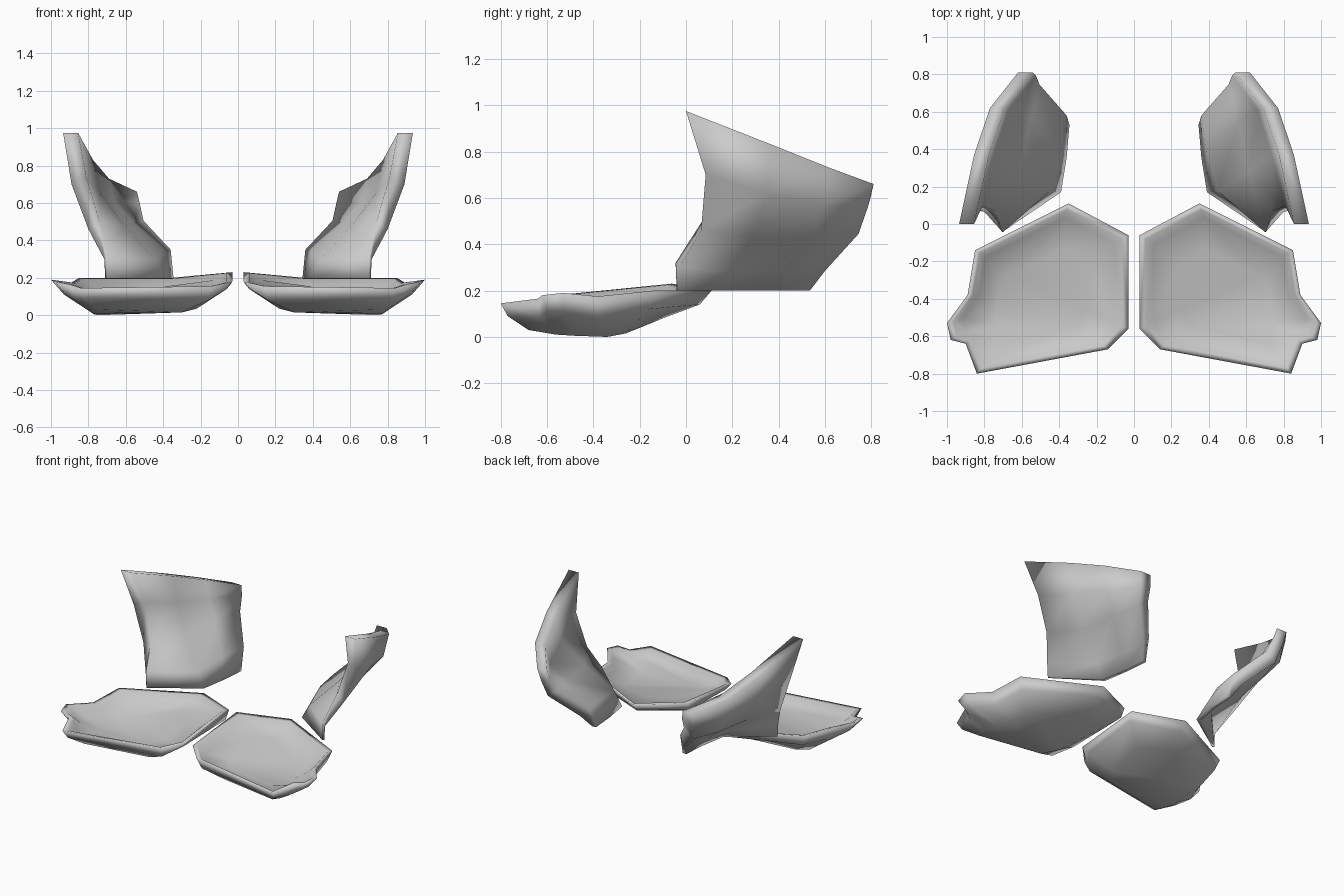
import bpy, bmesh
from mathutils import Vector

if "Cube" in bpy.data.objects:
    bpy.data.objects.remove(bpy.data.objects["Cube"])


def make_object(name, verts, faces):
    """Create one plate and its mirror image across x = 0."""
    for side, sx in (("right", 1), ("left", -1)):
        bm = bmesh.new()
        vs = [bm.verts.new((v[0] * sx, v[1], v[2])) for v in verts]
        for f in faces:
            bm.faces.new([vs[i] for i in f])
        bmesh.ops.recalc_face_normals(bm, faces=bm.faces)
        big = [f for f in bm.faces if len(f.verts) > 4]
        bmesh.ops.triangulate(bm, faces=big)
        me = bpy.data.meshes.new(f"{name}_{side}")
        bm.to_mesh(me)
        bm.free()
        me.shade_smooth()
        ob = bpy.data.objects.new(f"{name}_{side}", me)
        bpy.context.collection.objects.link(ob)


def bridge(a, b, n, closed=True):
    """Quads between two rows of n vertices starting at a and b."""
    return [(a + i, a + (i + 1) % n, b + (i + 1) % n, b + i)
            for i in range(n if closed else n - 1)]


# Front plate: shallow dish lofted through rim, side and floor loops
rim = [(.03, -.06, .23), (.35, .11, .20), (.85, -.14, .20), (.89, -.38, .175),
       (1.0, -.53, .19), (.98, -.62, .18), (.90, -.64, .165), (.84, -.80, .145),
       (.14, -.67, .155), (.03, -.56, .18)]
side = [(.035, -.09, .17), (.35, .06, .14), (.82, -.16, .12), (.86, -.38, .09),
        (.93, -.53, .11), (.92, -.60, .11), (.87, -.63, .08), (.82, -.77, .09),
        (.16, -.64, .08), (.06, -.54, .14)]
floor = [(.20, -.20, .08), (.36, -.10, .08), (.70, -.26, .015), (.75, -.34, 0),
         (.77, -.48, .005), (.77, -.56, .01), (.77, -.62, .02), (.75, -.68, .03),
         (.30, -.58, .015), (.22, -.48, .035)]


def inner(loop, factor, lift):
    c = Vector((.5, -.36))
    out = []
    for x, y, z in loop:
        p = c + (Vector((x, y)) - c) * factor
        out.append((p.x, p.y, z + lift))
    return out


loops = [floor, side, rim, inner(rim, .93, -.005), inner(rim, .84, -.04),
         inner(floor, .88, .075)]
n = len(rim)
verts = [v for lp in loops for v in lp]
faces = [tuple(range(n)), tuple(range(5 * n, 6 * n))]
for k in range(5):
    faces += bridge(k * n, (k + 1) * n, n)
make_object("front_plate", verts, faces)

# Rear plate: flared shell, rows from bottom to top, each from front to back
rows = [
    [(.71, -.03, .20), (.42, .18, .20), (.39, .36, .20), (.375, .535, .20)],
    [(.715, -.03, .30), (.49, .20, .28), (.45, .40, .28), (.42, .60, .285)],
    [(.80, .065, .46), (.68, .28, .43), (.635, .54, .43), (.58, .745, .445)],
    [(.89, .085, .70), (.82, .35, .62), (.74, .60, .57), (.605, .785, .56)],
    [(.935, 0, .975), (.855, .37, .83), (.77, .62, .73), (.62, .81, .66)],
]
# Offset of the inner face from the outer face, per row; the front tip is thin
shift = [(-.03, -.005, 0), (-.06, -.02, .065), (-.075, 0, .06),
         (-.08, .01, .035), (-.08, 0, 0)]
tip = [(-.01, -.01, 0), (-.012, -.015, .02), (-.06, .005, .04)] + shift[3:]
corner = [(-.03, -.01, 0), (-.045, -.02, .02), (-.07, 0, .05)] + shift[3:]
verts = [v for r in rows for v in r]
for r, s, t, c in zip(rows, shift, tip, corner):
    verts += [tuple(Vector(v) + Vector(d)) for v, d in zip(r, (t, c, s, s))]
w, h = 4, 5
faces = []
for base in (0, w * h):
    for k in range(h - 1):
        faces += bridge(base + k * w, base + (k + 1) * w, w, False)
# Close the border between both faces
faces += bridge(0, w * h, w, False)
faces += bridge((h - 1) * w, w * h + (h - 1) * w, w, False)
for c in (0, w - 1):
    for k in range(h - 1):
        a, b = k * w + c, (k + 1) * w + c
        faces.append((a, b, b + w * h, a + w * h))
make_object("rear_plate", verts, faces)
